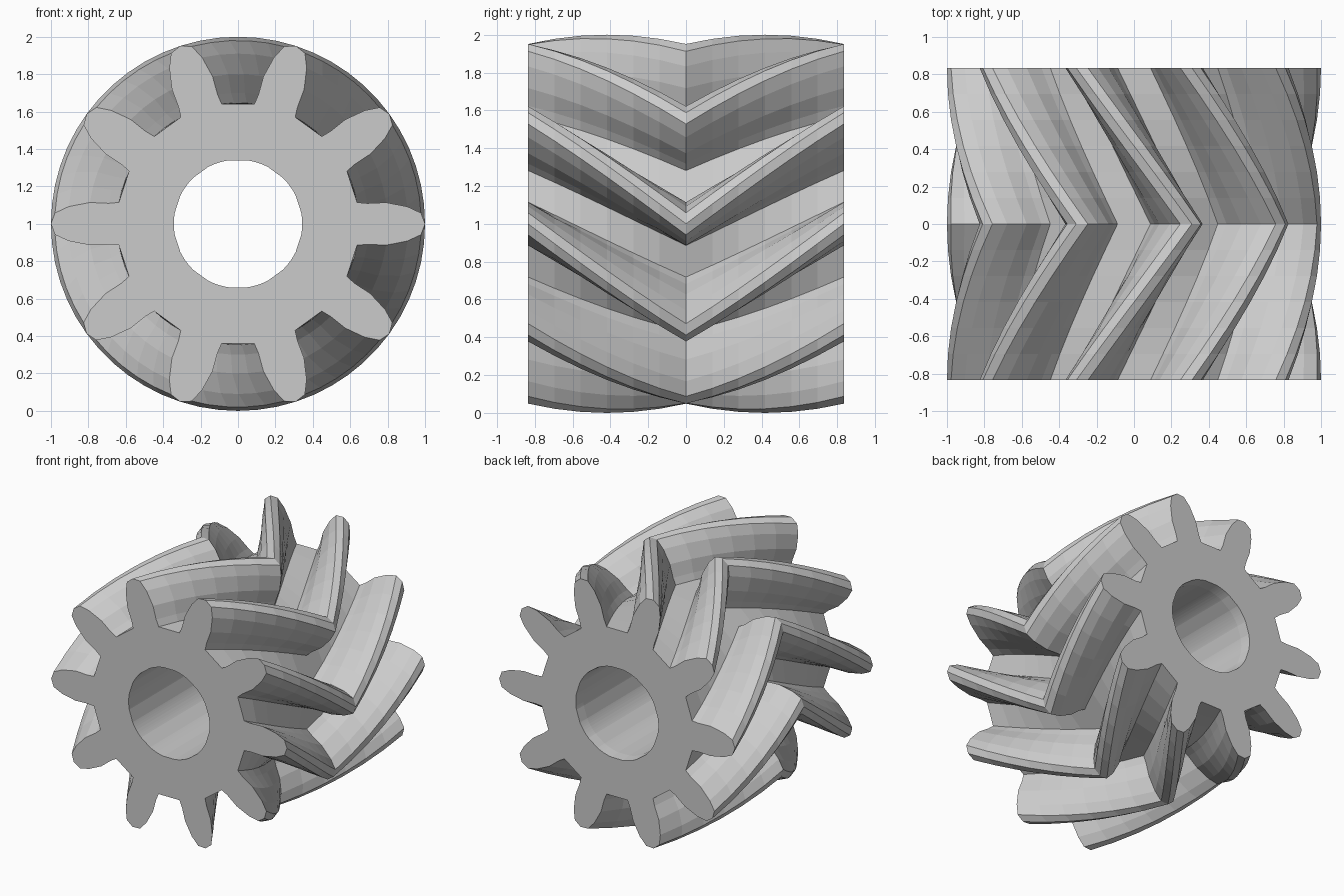
import bpy, bmesh, math

if "Cube" in bpy.data.objects:
    bpy.data.objects.remove(bpy.data.objects["Cube"])

TEETH, HALF, STEPS = 10, 0.835, 6
TWIST = math.radians(-36)            # one tooth pitch between end and middle
# half tooth: (angle from tooth centre in degrees, radius)
SIDE = [(10.2, 0.647), (9.0, 0.70), (8.2, 0.80), (5.8, 0.91), (3.4, 0.98)]
TOOTH = [(-a, r) for a, r in SIDE] + [(0, 1.0)] + [(a, r) for a, r in reversed(SIDE)]

# full gear outline in polar form
outline = [(math.radians(t * 360 / TEETH + a), r)
           for t in range(TEETH) for a, r in TOOTH]


def ring(bm, y, turn=0.0, radius=None):
    return [bm.verts.new((math.cos(a + turn) * (radius or r), y,
                          1 + math.sin(a + turn) * (radius or r)))
            for a, r in outline]


bm = bmesh.new()
rings = []
# herringbone teeth: helix to the middle, then back again
for i in range(-STEPS, STEPS + 1):
    rings.append(ring(bm, HALF * i / STEPS, TWIST * (1 - abs(i) / STEPS)))
# shaft bore, from back to front
for y, rad in [(HALF, 0.35), (HALF - 0.08, 0.343), (-HALF, 0.343)]:
    rings.append(ring(bm, y, 0, rad))

# skin neighbouring rings; the wrap-around makes both end faces
n = len(outline)
for k, a in enumerate(rings):
    b = rings[(k + 1) % len(rings)]
    for i in range(n):
        j = (i + 1) % n
        bm.faces.new((a[i], a[j], b[j], b[i]))
bmesh.ops.recalc_face_normals(bm, faces=bm.faces)

mesh = bpy.data.meshes.new("herringbone_gear")
bm.to_mesh(mesh)
bm.free()
gear = bpy.data.objects.new("herringbone_gear", mesh)
bpy.context.collection.objects.link(gear)

steel = bpy.data.materials.new("light grey")
steel.diffuse_color = (0.6, 0.6, 0.6, 1)
steel.use_nodes = True
steel.node_tree.nodes["Principled BSDF"].inputs["Base Color"].default_value = steel.diffuse_color
mesh.materials.append(steel)
